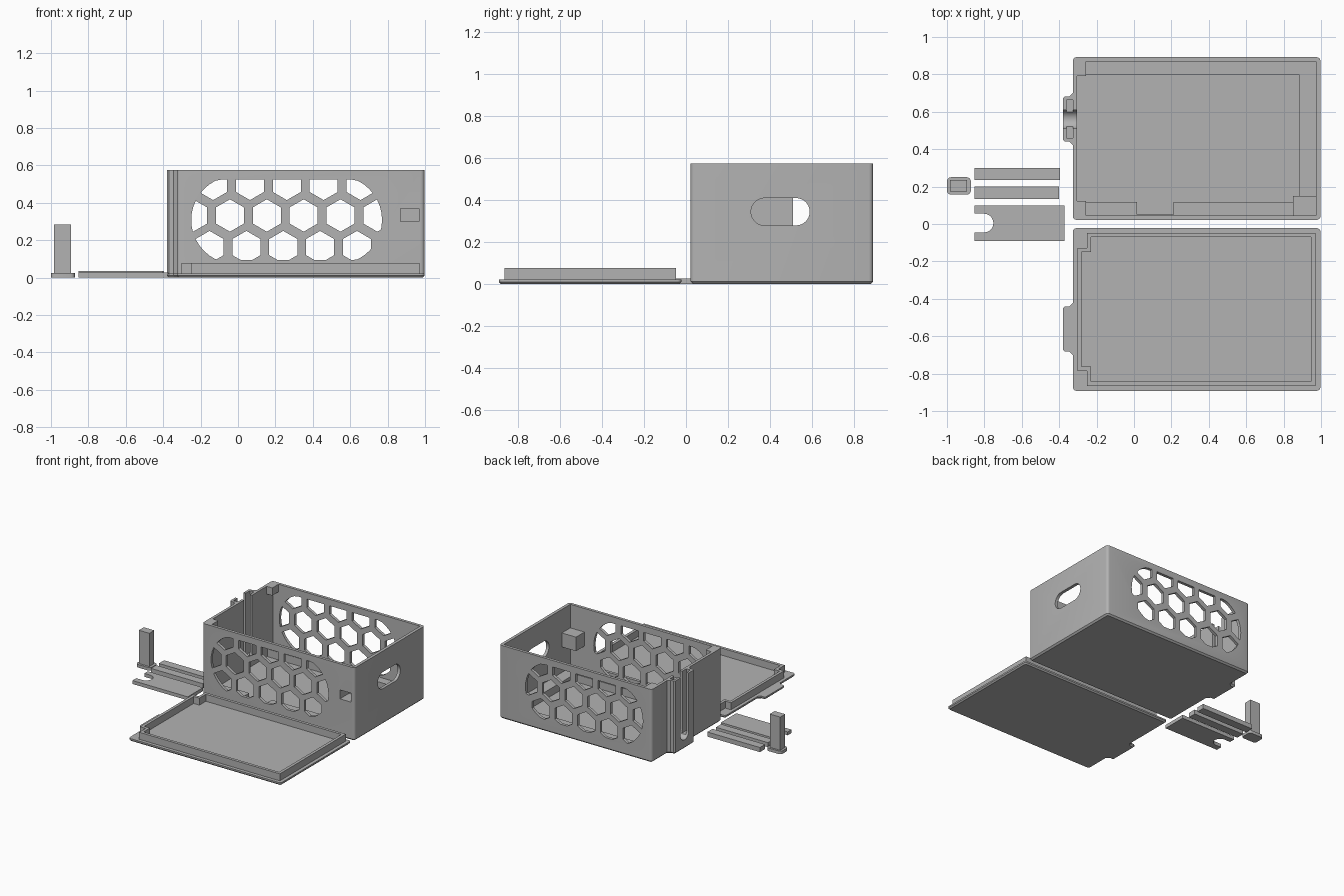
import bpy, bmesh, math

if "Cube" in bpy.data.objects:
    bpy.data.objects.remove(bpy.data.objects["Cube"])

grey = bpy.data.materials.new("plastic_grey")
grey.diffuse_color = (0.45, 0.45, 0.45, 1)
grey.use_nodes = True
grey.node_tree.nodes["Principled BSDF"].inputs["Base Color"].default_value = grey.diffuse_color


def prism(name, pts, axis, a, b, chamfer=0.0):
    """Extrude a 2D outline along an axis; optionally chamfer its lower rim."""
    place = {"x": lambda u, v, w: (w, u, v),
             "y": lambda u, v, w: (u, w, v),
             "z": lambda u, v, w: (u, v, w)}[axis]
    bm = bmesh.new()
    lo = [bm.verts.new(place(u, v, a)) for u, v in pts]
    hi = [bm.verts.new(place(u, v, b)) for u, v in pts]
    base = bm.faces.new(lo)
    bm.faces.new(hi)
    n = len(pts)
    for i in range(n):
        j = (i + 1) % n
        bm.faces.new((lo[i], lo[j], hi[j], hi[i]))
    bmesh.ops.recalc_face_normals(bm, faces=bm.faces)
    if chamfer:
        bmesh.ops.bevel(bm, geom=list(base.edges), offset=chamfer,
                        segments=1, affect='EDGES')
    me = bpy.data.meshes.new(name)
    bm.to_mesh(me)
    bm.free()
    me.materials.append(grey)
    ob = bpy.data.objects.new(name, me)
    bpy.context.collection.objects.link(ob)
    return ob


def boolean(ob, cutters, operation='DIFFERENCE'):
    """Apply the boolean of every cutter, then drop the cutters."""
    for c in cutters:
        m = ob.modifiers.new("cut", 'BOOLEAN')
        m.object, m.operation, m.solver = c, operation, 'EXACT'
    bpy.context.view_layer.update()
    dg = bpy.context.evaluated_depsgraph_get()
    me = bpy.data.meshes.new_from_object(ob.evaluated_get(dg))
    ob.modifiers.clear()
    ob.data = me
    for c in cutters:
        bpy.data.objects.remove(c)


def rect(u0, u1, v0, v1):
    return [(u0, v0), (u1, v0), (u1, v1), (u0, v1)]


def arc(cx, cy, r, a0, a1, n=12):
    return [(cx + r * math.cos(math.radians(a0 + (a1 - a0) * i / n)),
             cy + r * math.sin(math.radians(a0 + (a1 - a0) * i / n)))
            for i in range(n + 1)]


def round_rect(u0, u1, v0, v1, r):
    return (arc(u1 - r, v1 - r, r, 0, 90, 4) + arc(u0 + r, v1 - r, r, 90, 180, 4)
            + arc(u0 + r, v0 + r, r, 180, 270, 4) + arc(u1 - r, v0 + r, r, 270, 360, 4))


def stadium(cx, cy, half, r):
    return arc(cx + half, cy, r, -90, 90, 20) + arc(cx - half, cy, r, 90, 270, 20)


def clip(poly, window):
    """Clip a polygon by a convex counter-clockwise window."""
    for (ax, ay), (bx, by) in zip(window, window[1:] + window[:1]):
        if math.hypot(bx - ax, by - ay) < 1e-6:
            continue
        side = lambda p: (bx - ax) * (p[1] - ay) - (by - ay) * (p[0] - ax)
        out = []
        for p, q in zip(poly, poly[1:] + poly[:1]):
            sp, sq = side(p), side(q)
            if sp >= 0:
                out.append(p)
            if sp * sq < 0:
                t = sp / (sp - sq)
                out.append((p[0] + t * (q[0] - p[0]), p[1] + t * (q[1] - p[1])))
        poly = out
        if not poly:
            break
    return poly


# Footprint shared by box and lid: rounded rectangle with a tab on the left
def footprint(s):
    body = round_rect(-0.327, 0.997, 0.022, 0.892, 0.02)
    tab = [(-0.327, 0.70), (-0.345, 0.683), (-0.37, 0.683), (-0.38, 0.673),
           (-0.38, 0.45), (-0.37, 0.44), (-0.345, 0.44), (-0.327, 0.423)]
    return [(x, s * y) for x, y in body[:10] + tab + body[10:]]


def notched(x0, x1, y0, y1, nx, ny):
    """Rectangle with both left corners cut out."""
    return [(x0 + nx, y0), (x1, y0), (x1, y1), (x0 + nx, y1),
            (x0 + nx, y1 - ny), (x0, y1 - ny), (x0, y0 + ny), (x0 + nx, y0 + ny)]


# Box shell: floor pocket between ledges, main cavity, mouth with corner blocks
box = prism("box", footprint(1), "z", 0, 0.575, 0.012)
floor_pocket = [(-0.305, 0.118), (0.015, 0.118), (0.015, 0.05), (0.212, 0.05),
                (0.212, 0.118), (0.882, 0.118), (0.882, 0.80), (-0.305, 0.80)]
boolean(box, [
    prism("cut_floor", floor_pocket, "z", 0.02, 0.12),
    prism("cut_main", rect(-0.305, 0.973, 0.045, 0.869), "z", 0.08, 0.515),
    prism("cut_mouth", notched(-0.305, 0.973, 0.045, 0.869, 0.048, 0.077), "z", 0.50, 0.62),
])

# Honeycomb windows through front and back walls
window = [(x, max(0.093, min(0.524, z))) for x, z in stadium(0.26, 0.308, 0.275, 0.235)]
cells = []
for x0, z0 in ((0.045, 0.163), (-0.043, 0.332), (0.064, 0.501)):
    for k in range(-2, 6):
        hexagon = arc(x0 + 0.197 * k, z0, 0.0866, 30, 330, 5)
        poly = []
        for p in clip(hexagon, window):
            if not poly or math.dist(p, poly[-1]) > 1e-4:
                poly.append(p)
        if len(poly) > 2 and max(p[0] for p in poly) - min(p[0] for p in poly) > 0.03:
            cells.append(prism("cut_cell", poly, "y", -0.1, 1.0))
boolean(box, cells)

# Cable slot in the right wall, and slide channel with open groove on the left
groove = arc(0.56, 0.12, 0.05, 180, 360, 16) + [(0.61, 0.65), (0.51, 0.65)]
boolean(box, [
    prism("cut_right_slot", stadium(0.45, 0.345, 0.075, 0.065), "x", 0.92, 1.1),
    prism("cut_groove", groove, "x", -0.45, -0.29),
    prism("cut_channel", rect(-0.361, -0.325, 0.46, 0.663), "z", 0.09, 0.65),
    prism("cut_port", rect(0.87, 0.968, 0.30, 0.37), "y", -0.05, 0.06),
])

# Hollow bracket behind the front port
bracket = prism("port_bracket", rect(0.85, 0.973, 0.28, 0.39), "y", 0.045, 0.15)
boolean(bracket, [prism("cut_port", rect(0.87, 0.968, 0.30, 0.37), "y", 0.0, 0.135)])

# Lid plate with raised rim that fits the box mouth
prism("lid_plate", footprint(-1), "z", 0, 0.022, 0.01)
rim = prism("lid_rim", notched(-0.302, 0.97, -0.866, -0.047, 0.05, 0.08), "z", 0.022, 0.077)
boolean(rim, [prism("cut_rim", notched(-0.28, 0.947, -0.843, -0.07, 0.05, 0.08),
                    "z", 0.0, 0.2)])

# Sliding plate with a U cut at its left end
u_cut = arc(-0.802, 0.005, 0.05, -90, 90, 16)
prism("slide_plate", [(-0.852, -0.092), (-0.372, -0.092), (-0.372, 0.098),
                      (-0.852, 0.098), (-0.852, 0.055)] + u_cut[::-1]
      + [(-0.852, -0.045)], "z", 0, 0.027)

# Two loose strips
prism("strip_back", rect(-0.852, -0.395, 0.235, 0.30), "z", 0, 0.036)
prism("strip_front", rect(-0.852, -0.40, 0.135, 0.20), "z", 0, 0.036)

# Button: rounded foot and square shaft
prism("button_foot", round_rect(-1.0, -0.872, 0.157, 0.25, 0.022), "z", 0, 0.024)
prism("button_shaft", rect(-0.983, -0.892, 0.174, 0.235), "z", 0.024, 0.285)

# Smooth only the shallow curves
for ob in bpy.context.scene.objects:
    ob.select_set(True)
    bpy.context.view_layer.objects.active = ob
bpy.ops.object.shade_smooth_by_angle(angle=math.radians(25))
